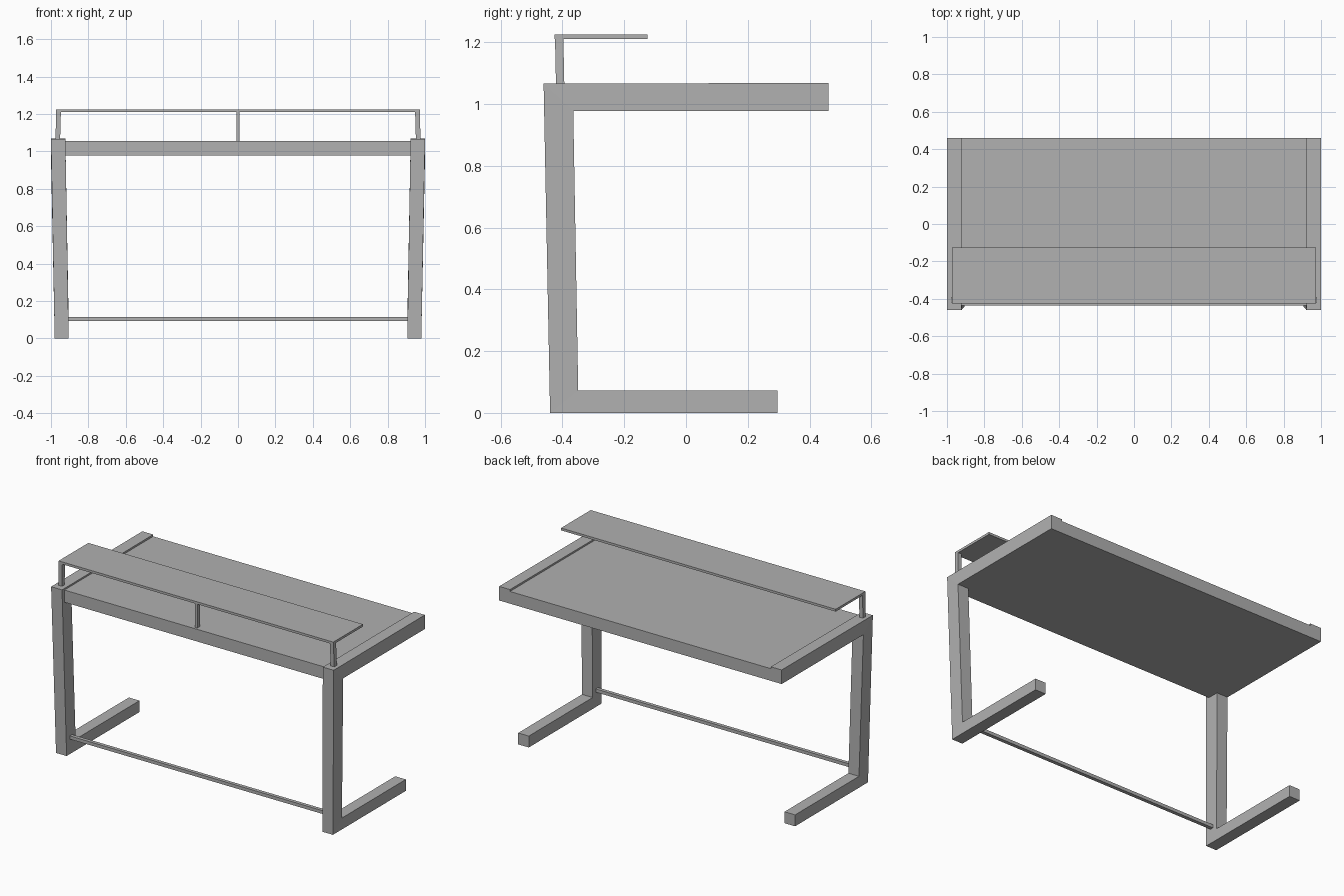
import bpy, bmesh

if "Cube" in bpy.data.objects:
    bpy.data.objects.remove(bpy.data.objects["Cube"])

grey = bpy.data.materials.new("dark_grey")
grey.diffuse_color = (0.44, 0.44, 0.44, 1)
grey.use_nodes = True
grey.node_tree.nodes["Principled BSDF"].inputs["Base Color"].default_value = grey.diffuse_color


def finish(name, bm, mirror=False):
    bmesh.ops.recalc_face_normals(bm, faces=bm.faces)
    mesh = bpy.data.meshes.new(name)
    bm.to_mesh(mesh)
    bm.free()
    mesh.materials.append(grey)
    ob = bpy.data.objects.new(name, mesh)
    bpy.context.collection.objects.link(ob)
    if mirror:
        ob.modifiers.new("mirror", 'MIRROR').use_axis[0] = True
    return ob


def box(name, x, y, z, mirror=False, lean=(0, 0)):
    """Box from min/max ranges; lean shifts its top in x and y."""
    bm = bmesh.new()
    bmesh.ops.create_cube(bm, size=1)
    for v in bm.verts:
        top = v.co.z > 0
        v.co = (x[v.co.x > 0] + lean[0] * top,
                y[v.co.y > 0] + lean[1] * top, z[top])
    return finish(name, bm, mirror)


# C-shaped side frame: foot, leg and arm swept as a mitred strip, leaning outward
outer = [(0.297, 0), (-0.44, 0), (-0.461, 1.066), (0.461, 1.068)]
inner = [(0.297, 0.073), (-0.349, 0.073), (-0.365, 0.978), (0.461, 0.978)]
bm = bmesh.new()
rings = []
for i, (o, n) in enumerate(zip(outer, inner)):
    x0, x1 = (0.905, 0.98) if i < 2 else (0.923, 1.0)
    rings.append([bm.verts.new(c) for c in
                  ((x0, *o), (x1, *o), (x1, *n), (x0, *n))])
for a, b in zip(rings, rings[1:]):
    for k in range(4):
        j = (k + 1) % 4
        bm.faces.new((a[k], a[j], b[j], b[k]))
bm.faces.new(rings[0])
bm.faces.new(rings[-1])
finish("side_frame", bm, mirror=True)

# Desk top between the arms, slightly recessed below their upper faces
box("desk_top", (-0.923, 0.923), (-0.437, 0.461), (0.978, 1.056))

# Thin foot bar between the legs
box("foot_bar", (-0.907, 0.907), (-0.405, -0.382), (0.094, 0.115))

# Raised shelf with end posts and a thin centre post
box("shelf", (-0.972, 0.972), (-0.425, -0.125), (1.21, 1.225))
box("shelf_end_post", (0.951, 0.976), (-0.421, -0.394), (1.066, 1.21),
    mirror=True, lean=(-0.004, -0.003))
box("shelf_centre_post", (-0.008, 0.008), (-0.421, -0.397), (1.054, 1.21))
